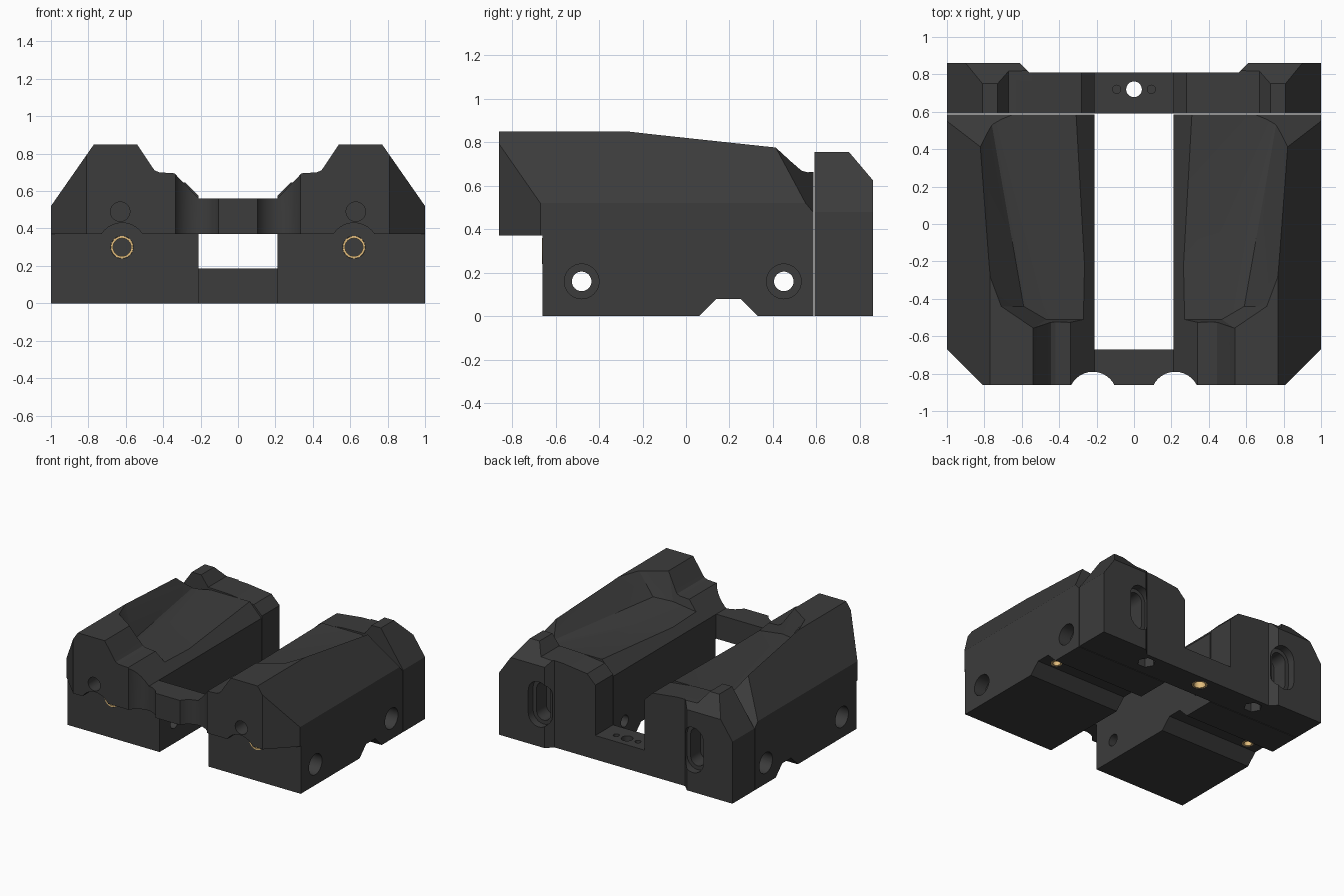
import bpy, bmesh, math
from mathutils import Vector, Matrix

if "Cube" in bpy.data.objects:
    bpy.data.objects.remove(bpy.data.objects["Cube"])


def material(name, rgb):
    m = bpy.data.materials.new(name)
    m.diffuse_color = (*rgb, 1)
    m.use_nodes = True
    m.node_tree.nodes["Principled BSDF"].inputs["Base Color"].default_value = m.diffuse_color
    return m


DARK = material("dark_plastic", (0.045, 0.045, 0.045))
BRASS = material("brass", (0.75, 0.5, 0.2))


def finish(bm, name, mat=DARK):
    bmesh.ops.recalc_face_normals(bm, faces=bm.faces)
    me = bpy.data.meshes.new(name)
    bm.to_mesh(me)
    bm.free()
    ob = bpy.data.objects.new(name, me)
    bpy.context.collection.objects.link(ob)
    me.materials.append(mat)
    return ob


def place(p, axis, t):
    a, b = p
    return {"x": (t, a, b), "y": (a, t, b), "z": (a, b, t)}[axis]


def prism(name, poly, axis, lo, hi, planes=()):
    """Extrude a profile along an axis, then trim by (point, normal) planes."""
    bm = bmesh.new()
    lows = [bm.verts.new(place(p, axis, lo)) for p in poly]
    highs = [bm.verts.new(place(p, axis, hi)) for p in poly]
    n = len(poly)
    bm.faces.new(lows)
    bm.faces.new(highs)
    for i in range(n):
        j = (i + 1) % n
        bm.faces.new((lows[i], lows[j], highs[j], highs[i]))
    bmesh.ops.recalc_face_normals(bm, faces=bm.faces)
    for co, no in planes:
        bmesh.ops.bisect_plane(bm, geom=bm.verts[:] + bm.edges[:] + bm.faces[:],
                               plane_co=co, plane_no=Vector(no).normalized(), clear_outer=True)
        bmesh.ops.holes_fill(bm, edges=[e for e in bm.edges if e.is_boundary], sides=0)
    return finish(bm, name)


def box(name, x, y, z):
    return prism(name, [(x[0], y[0]), (x[1], y[0]), (x[1], y[1]), (x[0], y[1])], "z", *z)


def circle(c, r, n=32):
    return [(c[0] + r * math.cos(2 * math.pi * i / n), c[1] + r * math.sin(2 * math.pi * i / n))
            for i in range(n)]


def rod(c, r, axis, lo, hi, n=32):
    return prism("cutter", circle(c, r, n), axis, lo, hi)


def capsule(c, r, half):
    return [(x, z + (half if z >= c[1] else -half)) for x, z in
            [(c[0] + r * math.cos(math.radians(a)), c[1] + r * math.sin(math.radians(a)) + s)
             for s, rng in ((1e-4, range(0, 181, 15)), (-1e-4, range(180, 361, 15))) for a in rng]]


def hull(pts):
    bm = bmesh.new()
    for p in pts:
        bm.verts.new(p)
    out = bmesh.ops.convex_hull(bm, input=bm.verts)
    loose = [v for v in bm.verts if not v.link_faces]
    bmesh.ops.delete(bm, geom=loose, context="VERTS")
    return finish(bm, "cutter")


def carve(ob, cutters, mirror=False):
    for c in cutters:
        c.hide_render = True
        m = ob.modifiers.new("cut", "BOOLEAN")
        m.operation, m.solver, m.object = "DIFFERENCE", "EXACT", c
    if mirror:
        ob.modifiers.new("mirror", "MIRROR").use_mirror_merge = False
    bpy.context.view_layer.update()
    dg = bpy.context.evaluated_depsgraph_get()
    me = bpy.data.meshes.new_from_object(ob.evaluated_get(dg))
    ob.modifiers.clear()
    ob.data = me
    for c in cutters:
        bpy.data.objects.remove(c)
    return ob


def ring(name, c, ro, ri, axis, lo, hi, n=32, mirror=False):
    bm = bmesh.new()
    loops = [[bm.verts.new(place(p, axis, t)) for p in circle(c, r, n)]
             for r, t in ((ro, lo), (ro, hi), (ri, hi), (ri, lo))]
    for k in range(4):
        a, b = loops[k], loops[(k + 1) % 4]
        for i in range(n):
            j = (i + 1) % n
            bm.faces.new((a[i], a[j], b[j], b[i]))
    return carve(finish(bm, name, BRASS), [], mirror)


# Long side blocks: front profile with trimmed front corner and back slope
side_profile = [(0.21, 0), (1, 0), (1, 0.52), (0.77, 0.85), (0.54, 0.85), (0.46, 0.73),
                (0.445, 0.71), (0.42, 0.70), (0.34, 0.695), (0.21, 0.56)]
side = prism("side_block", side_profile, "y", -0.86, 0.586,
             [((0.81, -0.86, 0), (1, -1, 0)),
              ((0.82, 0.41, 0.78), (0.0158, 0.0354, 0.03))])
notch = [(0.04, -0.02), (0.14, 0.08), (0.25, 0.08), (0.35, -0.02)]
pocket = [(0.1, -0.51, 0.60), (0.28, -0.51, 0.63), (0.47, -0.51, 0.65), (0.59, -0.44, 0.68),
          (0.79, 0.70, 0.67), (0.1, 0.70, 0.67), (0.1, -0.56, 0.86), (0.54, -0.56, 0.86),
          (0.717, -0.44, 0.86), (0.777, -0.28, 0.86), (0.925, 0.70, 0.86), (0.1, 0.70, 0.86)]
cuts = [box("cutter", (0, 1.2), (-1, -0.66), (-0.1, 0.37)),
        hull(pocket),
        prism("cutter", notch, "x", 0, 1.2),
        rod((0.22, -0.92), 0.13, "z", 0.2, 1),
        rod((0.62, 0.30), 0.13, "y", -1, -0.66),
        rod((0.62, 0.30), 0.061, "y", -0.7, -0.5),
        rod((0.63, 0.49), 0.052, "y", -0.9, -0.7),
        rod((0.88, 0.2), 0.042, "z", 0.04, 0.2)]
for y in (-0.48, 0.45):
    cuts += [rod((y, 0.16), 0.045, "x", 0.1, 1.1), rod((y, 0.16), 0.08, "x", 0.9, 1.1)]
carve(side, cuts, mirror=True)

# Front bridge with two round scoops
bridge = box("front_bridge", (-0.21, 0.21), (-0.86, -0.67), (0.37, 0.56))
carve(bridge, [rod((s * 0.22, -0.92), 0.13, "z", 0.2, 1) for s in (-1, 1)])

# Back end blocks with raised lug, stepped rear face and oval slots
back_profile = [(0.21, 0), (1, 0), (1, 0.48), (0.81, 0.755), (0.73, 0.755), (0.67, 0.675),
                (0.49, 0.67), (0.28, 0.645), (0.21, 0.575)]
back = prism("back_block", back_profile, "y", 0.592, 0.86,
             [((0, 0.75, 0.755), (0, 0.13, 0.11))])
carve(back, [prism("cutter", [(0.1, 0.81), (0.56, 0.81), (0.66, 0.91), (0.1, 0.91)], "z", -0.1, 1),
             prism("cutter", capsule((0.66, 0.325), 0.09, 0.085), "y", 0.80, 0.95),
             prism("cutter", capsule((0.66, 0.325), 0.06, 0.085), "y", 0.68, 0.9),
             rod((0.49, 0.72), 0.065, "z", -0.1, 0.07, 6)], mirror=True)

# Low plate joining the back blocks
plate = box("back_plate", (-0.21, 0.21), (0.592, 0.81), (0, 0.185))
carve(plate, [rod((0, 0.72), 0.042, "z", -0.1, 0.3),
              rod((0, 0.72), 0.056, "z", -0.1, 0.1)]
      + [rod((s * 0.093, 0.72), 0.022, "z", 0.12, 0.3) for s in (-1, 1)])

# Brass threaded inserts
ring("front_insert", (0.62, 0.30), 0.06, 0.048, "y", -0.662, -0.52, mirror=True)
ring("underside_insert", (0.88, 0.2), 0.041, 0.028, "z", 0.079, 0.19, mirror=True)
ring("centre_insert", (0, 0.72), 0.055, 0.042, "z", 0.001, 0.1)

# Smooth round holes, keep flat facets crisp
bpy.ops.object.select_all(action="SELECT")
bpy.context.view_layer.objects.active = side
bpy.ops.object.shade_smooth_by_angle(angle=math.radians(16))
